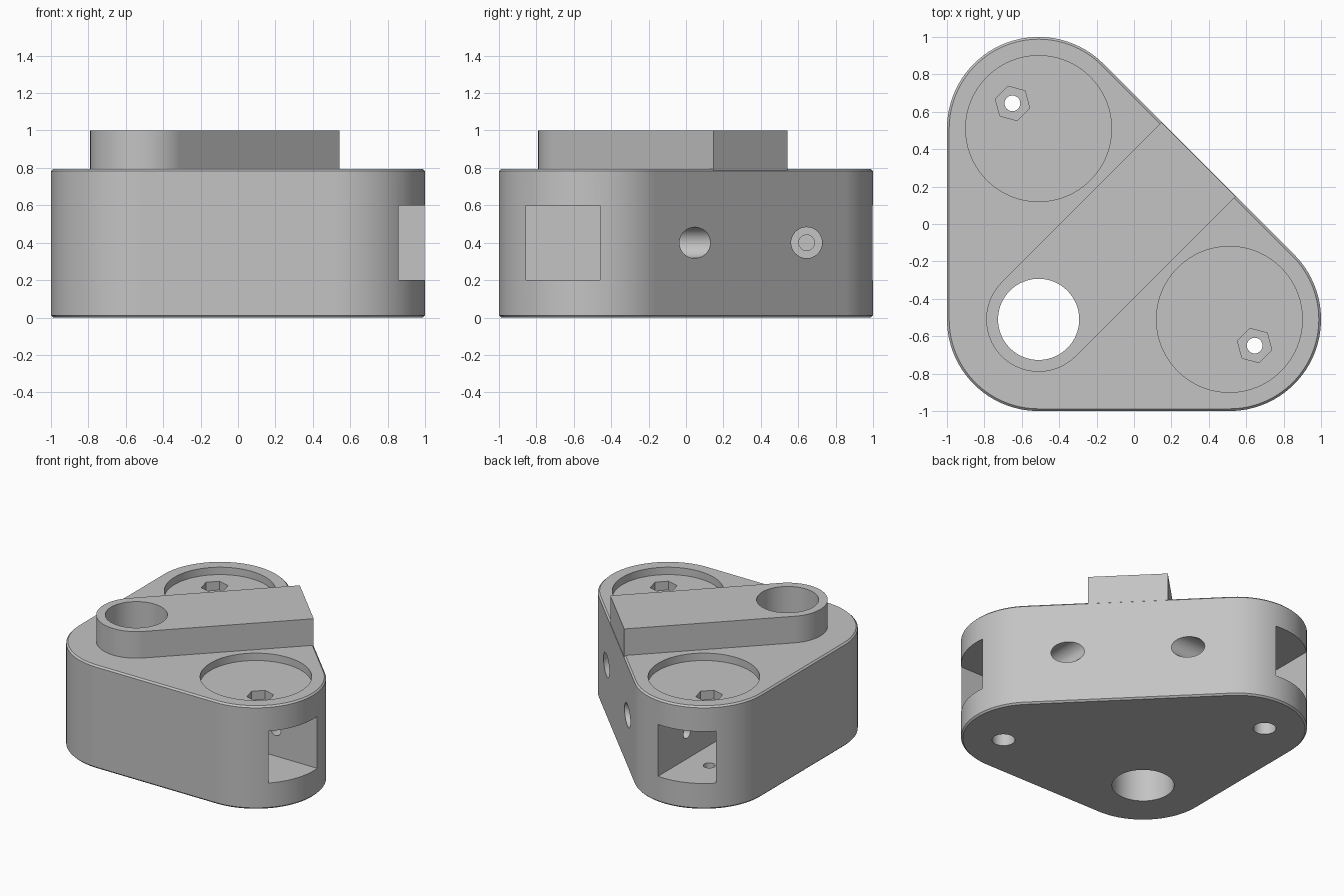
import bpy, bmesh
from math import cos, sin, radians, sqrt
from mathutils import Matrix

if "Cube" in bpy.data.objects:
    bpy.data.objects.remove(bpy.data.objects["Cube"])

C, R = 0.51, 0.49          # corner centre distance and corner radius
BODY_TOP, RIDGE_TOP = 0.795, 1.0

grey = bpy.data.materials.new("light_grey")
grey.use_nodes = True
colour = (0.55, 0.55, 0.55, 1)
grey.diffuse_color = colour
grey.node_tree.nodes["Principled BSDF"].inputs["Base Color"].default_value = colour


def arc(cx, cy, r, start, end, steps):
    """Points on an arc, both ends included."""
    angles = [radians(start + (end - start) * i / steps) for i in range(steps + 1)]
    return [(cx + r * cos(a), cy + r * sin(a)) for a in angles]


def circle(cx, cy, r, sides=64, turn=0):
    return arc(cx, cy, r, turn, turn + 360, sides)[:-1]


def prism(name, profile, z0, z1, matrix=None, chamfer=0):
    """Extrude a closed profile from z0 to z1."""
    bm = bmesh.new()
    face = bm.faces.new([bm.verts.new((x, y, z0)) for x, y in profile])
    top = bmesh.ops.extrude_face_region(bm, geom=[face])["geom"]
    bmesh.ops.translate(bm, vec=(0, 0, z1 - z0),
                        verts=[g for g in top if isinstance(g, bmesh.types.BMVert)])
    bmesh.ops.recalc_face_normals(bm, faces=bm.faces)
    if chamfer:
        rims = [e for e in bm.edges if abs(e.verts[0].co.z - e.verts[1].co.z) < 1e-5]
        bmesh.ops.bevel(bm, geom=rims, offset=chamfer, segments=1, affect='EDGES')
    if matrix:
        bmesh.ops.transform(bm, matrix=matrix, verts=bm.verts)
    bmesh.ops.recalc_face_normals(bm, faces=bm.faces)
    mesh = bpy.data.meshes.new(name)
    bm.to_mesh(mesh)
    bm.free()
    mesh.materials.append(grey)
    obj = bpy.data.objects.new(name, mesh)
    bpy.context.collection.objects.link(obj)
    return obj


def combine(target, tool, operation):
    """Apply a boolean and discard the tool."""
    mod = target.modifiers.new("boolean", 'BOOLEAN')
    mod.object, mod.operation, mod.solver = tool, operation, 'EXACT'
    bpy.context.view_layer.objects.active = target
    bpy.ops.object.modifier_apply(modifier=mod.name)
    bpy.data.objects.remove(tool)


# Rounded triangular body
outline = (arc(-C, -C, R, 180, 270, 30) + arc(C, -C, R, -90, 45, 45)
           + arc(-C, C, R, 45, 180, 45))
housing = prism("housing", outline, 0, BODY_TOP, chamfer=0.012)

# Raised ridge from the bore to the diagonal face
half = 0.28
reach = (R - 0.002) / sqrt(2)
side = half / sqrt(2)
ridge_outline = arc(-C, -C, half, 135, 315, 48) + [(reach + side, reach - side),
                                                   (reach - side, reach + side)]
combine(housing, prism("ridge", ridge_outline, 0.4, RIDGE_TOP), 'UNION')

# Main bore
combine(housing, prism("bore", circle(-C, -C, 0.217, 96), -0.1, 1.1), 'DIFFERENCE')

# Cuts for one end, repeated for the other across the diagonal
swap = Matrix(((0, 1, 0, 0), (1, 0, 0, 0), (0, 0, 1, 0), (0, 0, 0, 1)))
px, py, pz = 0.645, -0.65, 0.4
along_y = Matrix.Translation((px, 0, pz)) @ Matrix.Rotation(radians(-90), 4, 'X')
slot = [(0.25, -0.855), (1.2, -0.855), (1.2, -0.46), (0.25, -0.46)]
cuts = [
    ("round_recess", circle(C, -C, 0.39, 96), 0.738, 0.9, None),
    ("nut_pocket", circle(px, py, 0.095, 6, 45), 0.67, 0.78, None),
    ("slot", slot, 0.2, 0.6, None),
    ("pin_hole", circle(px, py, 0.042, 32), -0.1, 0.72, None),
    ("pin_counterbore", circle(px, py, 0.08, 48), -0.1, 0.1, None),
    ("screw_hole", circle(0, 0, 0.042, 32), -0.6, 0.0, along_y),
    ("screw_counterbore", circle(0, 0, 0.083, 48), -0.26, 0.4, along_y),
]
for mirror in (Matrix.Identity(4), swap):
    for name, profile, z0, z1, matrix in cuts:
        cutter = prism(name, profile, z0, z1, mirror @ (matrix or Matrix.Identity(4)))
        combine(housing, cutter, 'DIFFERENCE')

# Smooth curved walls, keep edges crisp and flats flat
bpy.ops.object.select_all(action='DESELECT')
housing.select_set(True)
bpy.context.view_layer.objects.active = housing
bpy.ops.object.shade_smooth_by_angle(angle=radians(30))
weighted = housing.modifiers.new("flat_faces", 'WEIGHTED_NORMAL')
weighted.keep_sharp = True
